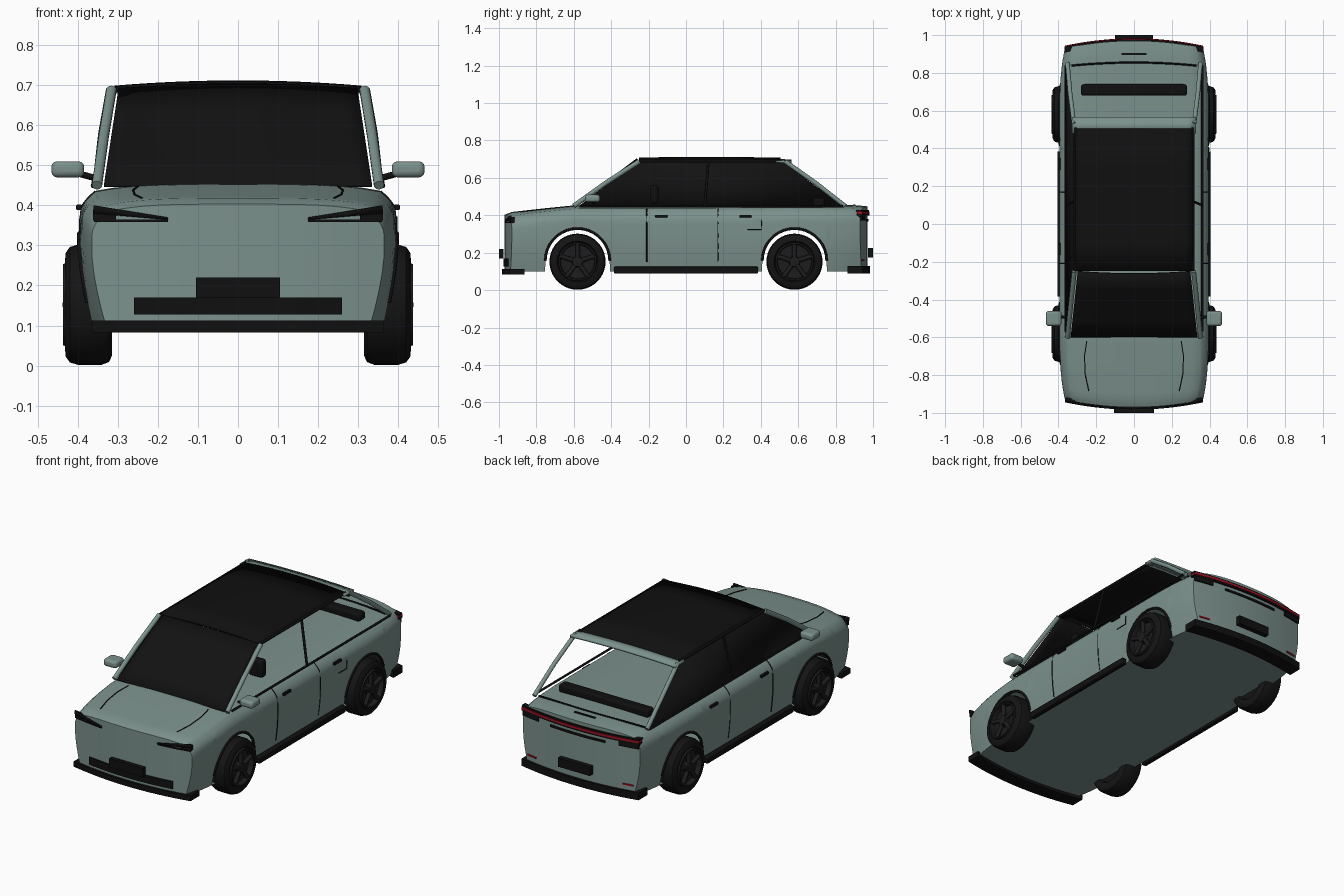
import bpy, bmesh, math
from mathutils import Vector

if "Cube" in bpy.data.objects:
    bpy.data.objects.remove(bpy.data.objects["Cube"])


def mat(name, r, g, b):
    m = bpy.data.materials.new(name)
    m.diffuse_color = (r, g, b, 1)
    m.use_nodes = True
    m.node_tree.nodes["Principled BSDF"].inputs["Base Color"].default_value = m.diffuse_color
    return m


PAINT = mat("sage_paint", 0.2, 0.285, 0.265)
BLACK = mat("black_trim", 0.005, 0.005, 0.005)
GLASS = mat("dark_glass", 0.006, 0.006, 0.006)
RUBBER = mat("tyre_rubber", 0.007, 0.007, 0.007)
RIM = mat("dark_rim", 0.012, 0.012, 0.013)
RED = mat("tail_red", 0.35, 0.005, 0.015)


def finish(ob, m, angle=35):
    ob.data.materials.append(m)
    bpy.ops.object.select_all(action='DESELECT')
    ob.select_set(True)
    bpy.context.view_layer.objects.active = ob
    bpy.ops.object.shade_smooth_by_angle(angle=math.radians(angle))
    return ob


def grids(name, patches, m, thick=0, angle=35):
    """One object from patches; each patch is a list of equal-length point rows."""
    bm = bmesh.new()
    for rows in patches:
        vs = [[bm.verts.new(p) for p in r] for r in rows]
        for a, b in zip(vs, vs[1:]):
            for i in range(len(a) - 1):
                bm.faces.new((a[i], a[i + 1], b[i + 1], b[i]))
    bmesh.ops.remove_doubles(bm, verts=bm.verts[:], dist=0.0002)
    bmesh.ops.recalc_face_normals(bm, faces=bm.faces[:])
    me = bpy.data.meshes.new(name)
    bm.to_mesh(me)
    bm.free()
    ob = bpy.data.objects.new(name, me)
    bpy.context.collection.objects.link(ob)
    if thick:
        mod = ob.modifiers.new("thickness", 'SOLIDIFY')
        mod.thickness, mod.offset = thick, 0
    return finish(ob, m, angle)


def box(name, c, size, m, bevel=0.0):
    bpy.ops.mesh.primitive_cube_add(size=1, location=c)
    ob = bpy.context.object
    ob.name = name
    ob.scale = size
    bpy.ops.object.transform_apply(location=False, rotation=False, scale=True)
    if bevel:
        b = ob.modifiers.new("round", 'BEVEL')
        b.width, b.segments = bevel, 3
    return finish(ob, m, 50)


def tube(name, pts, r, m, n=8):
    pts = [Vector(p) for p in pts]
    rows = []
    for i, p in enumerate(pts):
        t = (pts[min(i + 1, len(pts) - 1)] - pts[max(i - 1, 0)]).normalized()
        ref = Vector((1, 0, 0)) if abs(t.x) < 0.8 else Vector((0, 0, 1))
        u = t.cross(ref).normalized()
        v = t.cross(u)
        ring = [p + r * (math.cos(k * math.tau / n) * u + math.sin(k * math.tau / n) * v) for k in range(n + 1)]
        if i == 0:
            rows.append([p] * (n + 1))
        rows.append(ring)
    rows.append([pts[-1]] * (n + 1))
    bm = bmesh.new()
    vs = [[bm.verts.new(p) for p in r_[:n]] for r_ in rows[1:-1]]
    for a, b in zip(vs, vs[1:]):
        for k in range(n):
            bm.faces.new((a[k], a[(k + 1) % n], b[(k + 1) % n], b[k]))
    bm.faces.new(vs[0])
    bm.faces.new(vs[-1])
    bmesh.ops.recalc_face_normals(bm, faces=bm.faces[:])
    me = bpy.data.meshes.new(name)
    bm.to_mesh(me)
    bm.free()
    ob = bpy.data.objects.new(name, me)
    bpy.context.collection.objects.link(ob)
    return finish(ob, m, 50)


# Body shape rules
AX, AZ, AR = 0.58, 0.157, 0.172
EDGE = [(-.97, .385), (-.93, .40), (-.75, .42), (-.6, .435), (.9, .437), (.97, .43)]


def ztop(s):
    for (a, p), (b, q) in zip(EDGE, EDGE[1:]):
        if s <= b:
            return p + (q - p) * (s - a) / (b - a)
    return EDGE[-1][1]


def half(s, z):
    e = max(0, (abs(s) - .6) / .37)
    w = .395 - .03 * e * e
    w -= (.02 + .015 * e) * max(0, (.28 - z) / .18) ** 1.5
    d = max(0, ztop(s) - z)
    return w - (.04 * (1 - d / .06) ** 2 if d < .06 else 0)


def pt(s, x, z):
    k = max(0, (abs(s) - .76) / .21) ** 2
    return (x, s - math.copysign(.04, s) * (x / .37) ** 2 * k, z)


def end_y(x):
    return .97 - .04 * (x / .37) ** 2


stations = [(s, .1) for s in (-.97, -.955, -.93, -.89, -.84, -.79, -.35, -.2, 0, .2, .35, .79, .84, .89, .93, .955, .97)]
for c in (-AX, AX):
    stations += [(c - AR - .001, .1), (c + AR + .001, .1)]
    stations += [(c + AR * math.cos(a * math.pi / 18), AZ + AR * math.sin(a * math.pi / 18)) for a in range(19)]
stations.sort()
LEV = [0, .15, .3, .45, .6, .75, .83, .89, .94, .97, 1]
US = [i / 8 - 1 for i in range(17)]


def crown(s, u):
    return ztop(s) + .018 * (1 - u ** 4)


def side(sx):
    rows = []
    for s, zl in stations:
        zs = [zl + (ztop(s) - zl) * t for t in LEV]
        rows.append([pt(s, sx * half(s, z), z) for z in zs])
    return rows


def cap(s):
    rows = []
    for t in LEV:
        z = .1 + (ztop(s) - .1) * t
        rows.append([pt(s, u * half(s, z), z + (crown(s, u) - ztop(s)) * t) for u in US])
    return rows


deck = [[pt(s, u * half(s, ztop(s)), crown(s, u)) for u in US] for s, _ in stations]
floor = [[pt(s, u * half(s, .1), .1) for u in US] for s, _ in stations]
grids("body_shell", [side(-1), side(1), deck, floor, cap(-.97), cap(.97)], PAINT)


def band(name, sg, x0, x1, z0, z1, out, depth, m, n=16):
    """Curved bar that follows the nose or tail."""
    rows = []
    for i in range(n + 1):
        x = x0 + (x1 - x0) * i / n
        y, yi = sg * (end_y(x) + out), sg * (end_y(x) + out - depth)
        ring = [(x, y, z0), (x, y, z1), (x, yi, z1), (x, yi, z0), (x, y, z0)]
        rows.append(ring)
    ends = [[[r[0], r[1]], [r[3], r[2]]] for r in (rows[0], rows[-1])]
    return grids(name, [rows] + ends, m)


# Bumpers, grille, plates, tail lamps
band("front_lip", -1, -.365, .365, .083, .112, .013, .08, BLACK)
band("rear_lip", 1, -.365, .365, .088, .128, .013, .08, BLACK)
band("lower_grille", -1, -.26, .26, .127, .17, .006, .02, BLACK)
box("front_plate", (0, -.988, .195), (.21, .024, .05), BLACK)
box("rear_plate", (0, .986, .2), (.2, .028, .05), BLACK)
band("tail_light_bar", 1, -.365, .365, .408, .42, .012, .03, RED)
band("tail_light_frame", 1, -.367, .367, .399, .408, .010, .03, BLACK)
band("tail_light_top", 1, -.367, .367, .42, .428, .008, .03, BLACK)
band("boot_strip", 1, -.17, .17, .368, .380, .006, .02, BLACK)
for sx in (-1, 1):
    band("tail_lamp", 1, sx * .25, sx * .362, .372, .399, .008, .03, BLACK)
    band("rear_reflector", 1, sx * .27, sx * .33, .155, .163, .005, .02, RED)
    # headlamp: tapered black blade over a thin lower strip
    blade = [[(sx * x, -end_y(x) - o, zb + (zt - zb) * t) for t in (0, 1)]
             for o in (.006,) for x, zb, zt in ((.175, .364, .37), (.27, .372, .385), (.36, .38, .4))]
    grids("headlamp_blade", [blade], BLACK, .008)
    band("headlamp_strip", -1, sx * .175, sx * .36, .358, .365, .008, .02, BLACK)
    band("headlamp_block", -1, sx * .305, sx * .362, .362, .39, .006, .02, BLACK)
    # bonnet crease
    tube("bonnet_seam", [pt(s, sx * x, crown(s, x / half(s, ztop(s))) + .0005)
                         for s, x in ((-.62, .25), (-.7, .262), (-.8, .258), (-.89, .24))], .003, BLACK, 6)

# Greenhouse
grids("windscreen", [[[(u * (.335 - .037 * t), -.6 + .35 * t - .012 * (1 - u * u) * t, .448 + .242 * t + .012 * t * (1 - u * u))
                       for u in US] for t in (0, .25, .5, .75, 1)]], GLASS, .006)
grids("roof_panel", [[[(u * .308, y, .69 + .013 * (1 - u * u) + dz) for u in US]
                      for y, dz in ((-.25, 0), (-.1, .002), (.1, .003), (.3, .002), (.505, 0))]], BLACK, .012)
grids("left_side_glass", [[[(-.362, -.575, .448), (-.362, .84, .448)],
                           [(-.31, -.25, .69), (-.31, .51, .69)]]], GLASS, .005)
grids("roof_spoiler", [[[(u * .327, y, z + .008 * (1 - u * u)) for u in US]
                        for y, z in ((.48, .688), (.565, .684))]], PAINT, .012)
box("rear_shelf", (0, .71, .47), (.56, .06, .045), BLACK, .012)
tube("rear_window_seal", [(x, .855 - .3 * x * x * .5, .4565 - .006 * (x / .34) ** 4)
                          for x in [i * .066 - .33 for i in range(11)]], .005, BLACK, 6)
box("high_brake_strip", (0, .9, .4555), (.13, .012, .006), BLACK)
for sx in (-1, 1):
    tube("front_pillar", [(sx * .352, -.6, .45), (sx * .335, -.43, .572), (sx * .316, -.25, .688)], .013, PAINT, 10)
    tube("rear_pillar", [(sx * .318, .53, .688), (sx * .338, .69, .575), (sx * .352, .85, .45)], .012, PAINT, 10)
    tube("roof_rail", [(sx * .312, -.25, .69), (sx * .312, .51, .69)], .008, BLACK)
    tube("belt_trim", [(sx * .362, -.57, .449), (sx * .362, .84, .449)], .006, BLACK)
    tube("centre_pillar", [(sx * .36, .1, .45), (sx * .312, .12, .69)], .007, BLACK)
    box("headrest", (sx * .24, -.17, .512), (.09, .045, .1), BLACK, .015)
    # Door mirrors
    box("mirror_housing", (sx * .425, -.5, .49), (.082, .08, .04), PAINT, .014)
    tube("mirror_stalk", [(sx * .345, -.49, .465), (sx * .40, -.495, .48)], .008, BLACK)
    # Sills, seams, handles
    box("sill", (sx * .39, 0, .107), (.03, .77, .036), BLACK, .005)
    for y in (-.21, .17):
        tube("door_seam", [(sx * (half(y, z) - (0 if y < 0 else .001)), y, z)
                           for z in (.15, .2, .25, .3, .36, .40, .42, .435)], .003, BLACK, 6)
    for y in (-.132, .318):
        box("door_handle", (sx * .397, y, .395), (.014, .065, .014), BLACK, .003)
    # Wheel arches and wheels
    for c in (-AX, AX):
        arc = [(AR * math.cos(a * math.pi / 18), AZ + AR * math.sin(a * math.pi / 18)) for a in range(19)]
        tube("arch_trim", [(sx * half(c + dy, z), c + dy, z) for dy, z in arc], .007, BLACK)

        def lathe(name, prof, m):
            grids(name, [[[(sx * x, c + r * math.cos(k * math.tau / 40), .152 + r * math.sin(k * math.tau / 40))
                           for k in range(41)] for x, r in prof]], m)

        lathe("tyre", [(.33, .0005), (.33, .09), (.315, .1), (.315, .128), (.322, .143), (.34, .15), (.40, .15),
                       (.42, .144), (.43, .13), (.432, .11), (.42, .102)], RUBBER)
        lathe("rim", [(.42, .104), (.437, .102), (.437, .094), (.41, .09), (.405, .0005)], RIM)
        lathe("hub", [(.405, .03), (.436, .026), (.438, .0005)], RIM)
        for k in range(5):
            a = math.pi / 2 + k * math.tau / 5
            tube("spoke", [(sx * .424, c + r * math.cos(a), .152 + r * math.sin(a)) for r in (.015, .096)], .012, RIM)

# Filler flap on the right rear wing
tube("filler_flap_seam", [(.395, .33, .325), (.396, .402, .325), (.396, .404, .372)], .003, BLACK, 6)
